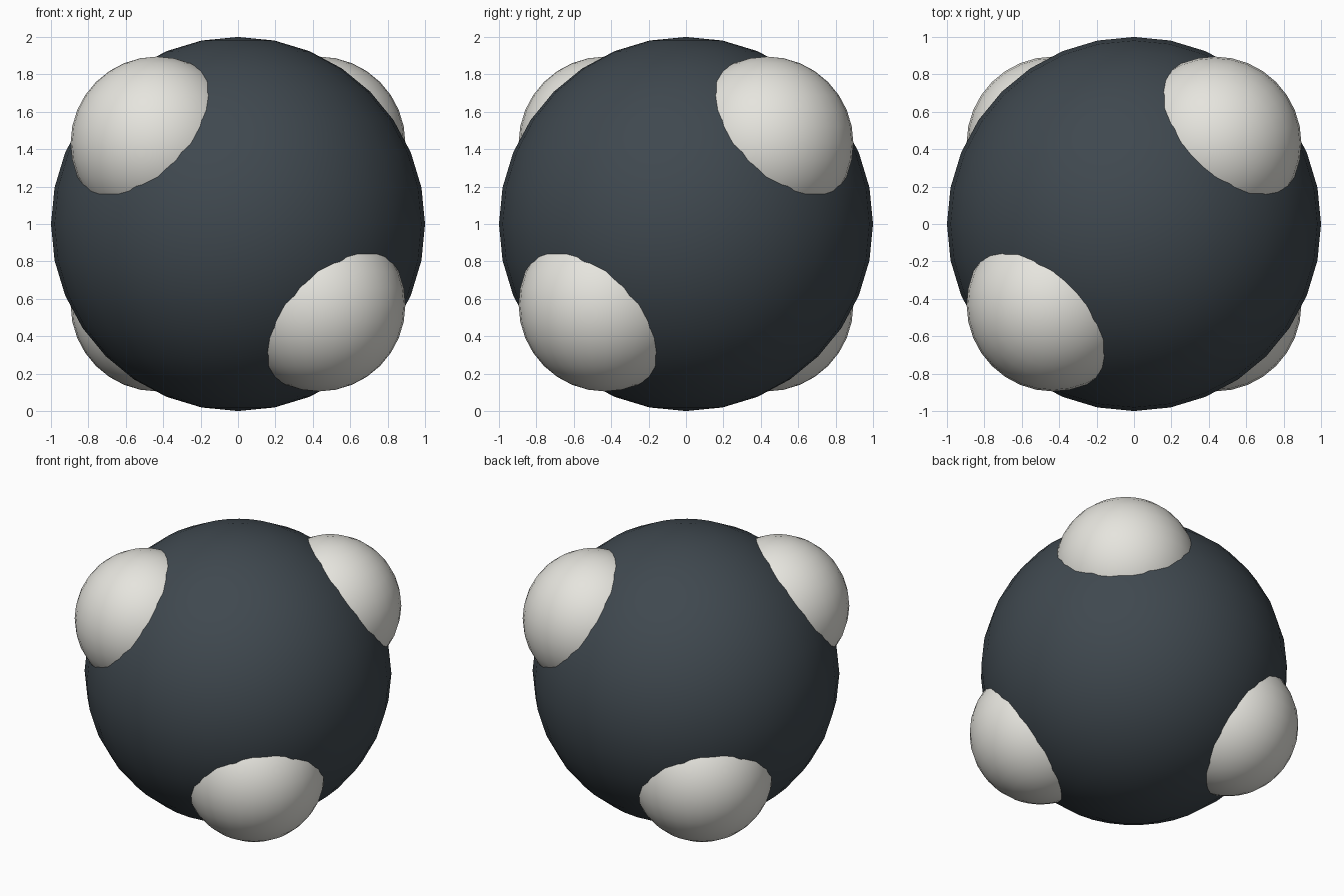
import bpy
from mathutils import Vector

if "Cube" in bpy.data.objects:
    bpy.data.objects.remove(bpy.data.objects["Cube"])


def make_material(name, rgb):
    mat = bpy.data.materials.new(name)
    mat.diffuse_color = (*rgb, 1.0)
    mat.use_nodes = True
    mat.node_tree.nodes["Principled BSDF"].inputs["Base Color"].default_value = mat.diffuse_color
    return mat


def add_ball(name, centre, radius, mat):
    bpy.ops.mesh.primitive_uv_sphere_add(
        segments=32, ring_count=16, radius=radius, location=centre)
    ball = bpy.context.object
    ball.name = name
    ball.data.materials.append(mat)
    bpy.ops.object.shade_smooth()
    return ball


charcoal = make_material("charcoal", (0.05, 0.065, 0.078))
off_white = make_material("off white", (0.79, 0.78, 0.73))

# Large central ball
CENTRE = Vector((0, 0, 1))
add_ball("central_ball", CENTRE, 1.0, charcoal)

# Four small balls sunk into it, toward the corners of a tetrahedron
corners = {
    "front_left_upper": (-1, -1, 1),
    "front_right_lower": (1, -1, -1),
    "back_right_upper": (1, 1, 1),
    "back_left_lower": (-1, 1, -1),
}
for name, corner in corners.items():
    add_ball(name + "_ball", CENTRE + 0.432 * Vector(corner), 0.463, off_white)
